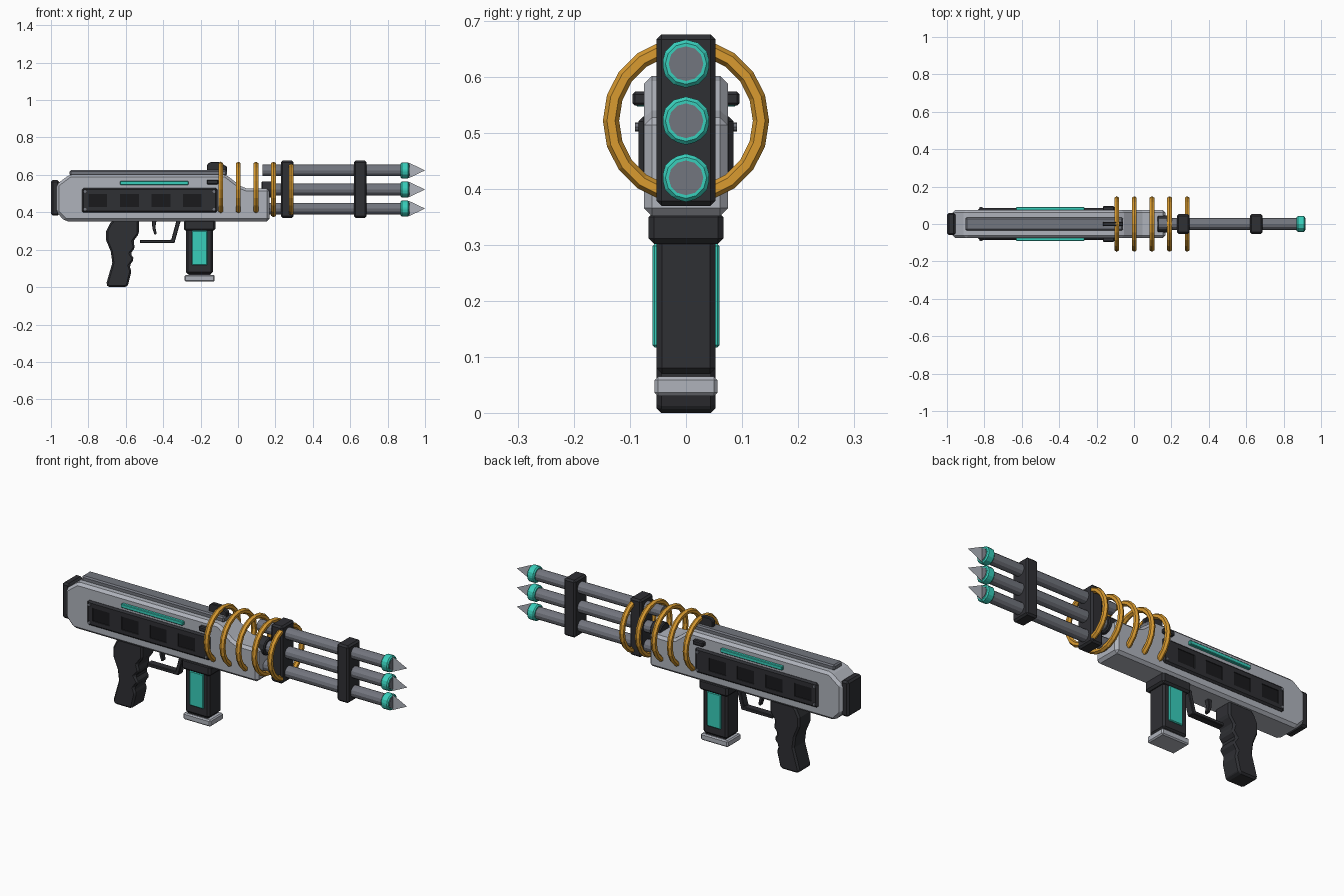
import bpy, bmesh
from math import pi
from mathutils import Matrix

if "Cube" in bpy.data.objects:
    bpy.data.objects.remove(bpy.data.objects["Cube"])


def material(name, rgb):
    m = bpy.data.materials.new(name)
    m.diffuse_color = (*rgb, 1)
    m.use_nodes = True
    m.node_tree.nodes["Principled BSDF"].inputs["Base Color"].default_value = m.diffuse_color
    return m


LIGHT = material("light_metal", (0.43, 0.45, 0.50))
STEEL = material("barrel_steel", (0.17, 0.18, 0.21))
DARK = material("dark_polymer", (0.028, 0.029, 0.034))
BLACK = material("vent_black", (0.010, 0.010, 0.012))
TEAL = material("teal_glow", (0.04, 0.62, 0.50))
GOLD = material("gold_coil", (0.70, 0.33, 0.03))


def finish(name, bm, mat, bevel=0):
    bmesh.ops.recalc_face_normals(bm, faces=bm.faces)
    me = bpy.data.meshes.new(name)
    bm.to_mesh(me)
    bm.free()
    me.materials.append(mat)
    ob = bpy.data.objects.new(name, me)
    bpy.context.collection.objects.link(ob)
    if bevel:
        mod = ob.modifiers.new("bevel", 'BEVEL')
        mod.width = bevel
        mod.segments = 1
        mod.limit_method = 'ANGLE'
    return ob


def box(name, xs, ys, zs, mat, bevel=0.0):
    bm = bmesh.new()
    size = [b - a for a, b in (xs, ys, zs)]
    mid = [(a + b) / 2 for a, b in (xs, ys, zs)]
    bmesh.ops.create_cube(bm, size=1, matrix=Matrix.Translation(mid) @ Matrix.Diagonal((*size, 1)))
    return finish(name, bm, mat, bevel)


def prism(name, pts, half_y, mat, bevel=0.0):
    # side profile in x, z extruded symmetrically along y
    bm = bmesh.new()
    face = bm.faces.new([bm.verts.new((x, -half_y, z)) for x, z in pts])
    new = bmesh.ops.extrude_face_region(bm, geom=[face])["geom"]
    bmesh.ops.translate(bm, vec=(0, 2 * half_y, 0),
                        verts=[v for v in new if isinstance(v, bmesh.types.BMVert)])
    return finish(name, bm, mat, bevel)


def cylinder(name, x0, x1, y, z, r, mat, sides=12, axis='X', bevel=0.0):
    # x0..x1 is the span along the chosen axis; y, z locate the centre line
    bm = bmesh.new()
    mid, length = (x0 + x1) / 2, abs(x1 - x0)
    if axis == 'X':
        m = Matrix.Translation((mid, y, z)) @ Matrix.Rotation(pi / 2, 4, 'Y')
    else:
        m = Matrix.Translation((y, mid, z)) @ Matrix.Rotation(pi / 2, 4, 'X')
    bmesh.ops.create_cone(bm, cap_ends=True, segments=sides, radius1=r, radius2=r,
                          depth=length, matrix=m)
    return finish(name, bm, mat, bevel)


# Receiver body, end cap and top rail
prism("receiver", [(-0.97, 0.40), (-0.925, 0.352), (0.168, 0.352), (0.168, 0.528),
                   (0.045, 0.528), (0.015, 0.54), (-0.065, 0.602), (-0.90, 0.602),
                   (-0.97, 0.55)], 0.075, LIGHT, 0.014)
box("rear_cap", (-1.0, -0.955), (-0.06, 0.06), (0.382, 0.572), DARK, 0.01)
box("top_rail", (-0.90, -0.06), (-0.035, 0.035), (0.595, 0.625), STEEL, 0.007)
prism("rear_sight", [(-0.165, 0.615), (-0.06, 0.615), (-0.06, 0.645), (-0.10, 0.668),
                     (-0.15, 0.668), (-0.165, 0.655)], 0.012, DARK, 0.003)

# Side panels with recessed vents, rivets, light strips and latches
VENTS = [-0.75, -0.58, -0.412, -0.245]
for s, side in ((-1, "front"), (1, "back")):
    def span(a, b):
        return tuple(sorted((s * a, s * b)))

    panel = box(f"side_panel_{side}", (-0.835, -0.11), span(0.06, 0.085), (0.398, 0.53), DARK, 0.009)
    for i, x in enumerate(VENTS):
        cutter = box("vent_cutter", (x - 0.05, x + 0.05), span(0.079, 0.10), (0.428, 0.498), BLACK)
        cutter.hide_render = True
        mod = panel.modifiers.new("vent", 'BOOLEAN')
        mod.operation = 'DIFFERENCE'
        mod.solver = 'EXACT'
        mod.object = cutter
        box(f"vent_{side}_{i}", (x - 0.05, x + 0.05), span(0.07, 0.0805), (0.428, 0.498), BLACK)
    # bake the vent cuts and discard the cutters
    bpy.context.view_layer.update()
    baked = bpy.data.meshes.new_from_object(
        panel.evaluated_get(bpy.context.evaluated_depsgraph_get()))
    panel.modifiers.clear()
    panel.data = baked
    for ob in [o for o in bpy.data.objects if o.name.startswith("vent_cutter")]:
        bpy.data.objects.remove(ob)

    for x in (-0.818, -0.128):
        for z in (0.416, 0.511):
            cylinder(f"rivet_{side}", s * 0.08, s * 0.091, x, z, 0.008, STEEL, 8, 'Y')
    box(f"light_strip_{side}", (-0.63, -0.265), span(0.07, 0.09), (0.547, 0.568), TEAL, 0.003)
    box(f"latch_{side}", (-0.167, -0.105), span(0.07, 0.096), (0.549, 0.574), DARK, 0.005)

# Coil rings around the nose
for i in range(5):
    bpy.ops.mesh.primitive_torus_add(major_segments=20, minor_segments=6, major_radius=0.134,
                                     minor_radius=0.0145, location=(-0.092 + 0.094 * i, 0, 0.522),
                                     rotation=(0, pi / 2, 0))
    ring = bpy.context.object
    ring.name = f"coil_ring_{i}"
    ring.data.materials.append(GOLD)

# Three stacked barrels with muzzle rings and flat spike blades
cylinder("barrel_collar", 0.125, 0.185, 0, 0.522, 0.045, DARK, 12, bevel=0.005)
for i, z in enumerate((0.42, 0.522, 0.624)):
    cylinder(f"barrel_{i}", 0.13, 0.916, 0, z, 0.031, STEEL, 12)
    cylinder(f"muzzle_ring_{i}", 0.87, 0.914, 0, z, 0.043, TEAL, 12, bevel=0.006)
    bm = bmesh.new()
    bm.faces.new([bm.verts.new(p) for p in ((0.912, 0, z - 0.042), (1.0, 0, z), (0.912, 0, z + 0.042))])
    finish(f"muzzle_blade_{i}", bm, LIGHT)
for i, x in enumerate((0.23, 0.62)):
    box(f"barrel_clamp_{i}", (x, x + 0.068), (-0.053, 0.053), (0.37, 0.676), DARK, 0.009)

# Magazine
box("magazine_collar", (-0.29, -0.12), (-0.067, 0.067), (0.302, 0.36), DARK, 0.01)
box("magazine", (-0.278, -0.135), (-0.053, 0.053), (0.07, 0.32), DARK, 0.01)
box("magazine_neck", (-0.265, -0.148), (-0.045, 0.045), (0.05, 0.09), DARK)
box("magazine_base", (-0.286, -0.125), (-0.056, 0.056), (0.03, 0.065), LIGHT, 0.006)
box("magazine_window", (-0.246, -0.164), (-0.06, 0.06), (0.117, 0.302), TEAL, 0.004)

# Grip with finger grooves
prism("grip", [(-0.665, 0.36), (-0.53, 0.36), (-0.53, 0.285), (-0.56, 0.245), (-0.55, 0.21),
               (-0.575, 0.18), (-0.555, 0.15), (-0.58, 0.115), (-0.57, 0.085), (-0.588, 0.012),
               (-0.597, 0.0), (-0.695, 0.0), (-0.705, 0.015), (-0.672, 0.13), (-0.68, 0.19),
               (-0.705, 0.25), (-0.705, 0.30), (-0.685, 0.34)], 0.053, DARK, 0.009)

# Trigger and guard
prism("trigger_guard", [(-0.525, 0.235), (-0.34, 0.235), (-0.305, 0.36), (-0.328, 0.36),
                        (-0.357, 0.253), (-0.525, 0.253)], 0.02, DARK, 0.003)
prism("trigger", [(-0.46, 0.36), (-0.435, 0.36), (-0.442, 0.32), (-0.434, 0.285),
                  (-0.446, 0.28), (-0.458, 0.315)], 0.012, DARK, 0.002)
